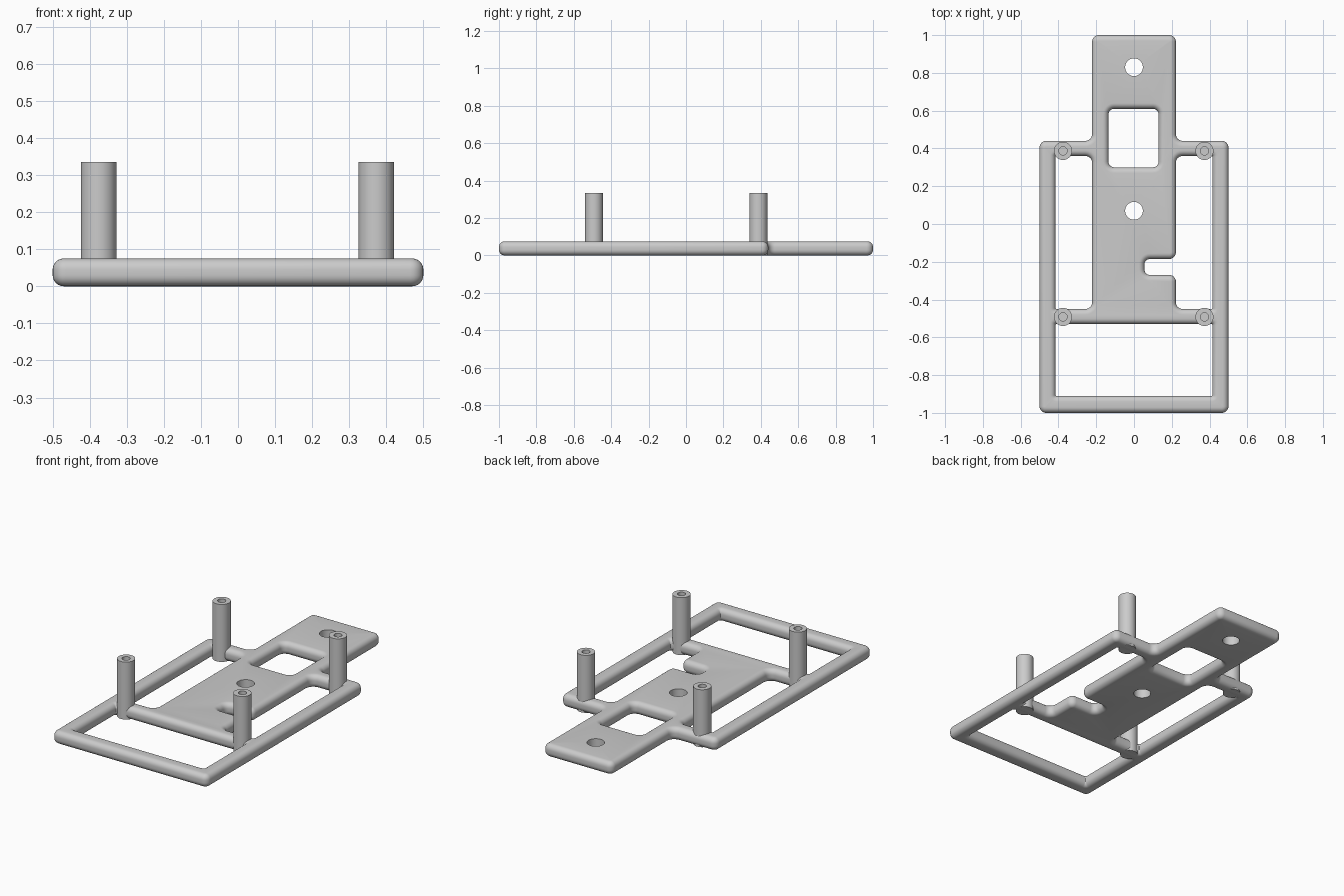
import bpy, bmesh
from math import sin, cos, pi, radians
from mathutils import Vector

cube = bpy.data.objects.get("Cube")
if cube:
    bpy.data.objects.remove(cube, do_unlink=True)

THICK, BEVEL, STEPS = 0.075, 0.03, 6
FILLET, SHARP = 0.035, 0.004

grey = bpy.data.materials.new("light_grey")
grey.use_nodes = True
colour = (0.6, 0.6, 0.6, 1)
grey.diffuse_color = colour
grey.node_tree.nodes["Principled BSDF"].inputs["Base Color"].default_value = colour


def finish(bm, name):
    bmesh.ops.recalc_face_normals(bm, faces=bm.faces[:])
    for f in bm.faces:
        f.smooth = abs(f.normal.z) < 0.999
    mesh = bpy.data.meshes.new(name)
    bm.to_mesh(mesh)
    bm.free()
    mesh.set_sharp_from_angle(angle=radians(35))
    mesh.materials.append(grey)
    obj = bpy.data.objects.new(name, mesh)
    bpy.context.collection.objects.link(obj)
    return obj


def rounded_loop(corners, inset):
    """Right-angled outline with rounded corners, moved into the material on its left."""
    pts = []
    for i, (x, y, r) in enumerate(corners):
        p = Vector((x, y))
        a = (p - Vector(corners[i - 1][:2])).normalized()
        b = (Vector(corners[(i + 1) % len(corners)][:2]) - p).normalized()
        p += inset * (Vector((-a.y, a.x)) + Vector((-b.y, b.x)))
        r += -inset if a.cross(b) > 0 else inset
        for k in range(STEPS + 1):
            t = k / STEPS * pi / 2
            pts.append(p - a * r * (1 - sin(t)) + b * r * (1 - cos(t)))
    return pts


def bridge(bm, low, high):
    for i in range(len(low)):
        bm.faces.new((low[i - 1], low[i], high[i], high[i - 1]))


def ring(bm, pts, z):
    return [bm.verts.new((p[0], p[1], z)) for p in pts]


def circle(x, y, r, n=32):
    return [(x + r * cos(2 * pi * i / n), y + r * sin(2 * pi * i / n)) for i in range(n)]


# Outlines: the outer edge runs anticlockwise, the openings clockwise
half = [(0.5, -1, FILLET), (0.5, 0.44, FILLET), (0.222, 0.44, FILLET), (0.222, 1, FILLET)]
outer = half + [(-x, y, r) for x, y, r in reversed(half)]


def opening(x0, x1, y0, y1, r):
    return [(x0, y0, r), (x0, y1, r), (x1, y1, r), (x1, y0, r)]


front_opening = opening(-0.415, 0.415, -0.91, -0.53, SHARP)
window = opening(-0.135, 0.13, 0.30, 0.61, 0.03)
left_opening = [(0.222, -0.45, FILLET), (0.222, -0.27, FILLET), (0.055, -0.27, 0.03),
                (0.055, -0.185, 0.03), (0.222, -0.185, FILLET), (0.222, 0.36, FILLET),
                (0.415, 0.36, SHARP), (0.415, -0.45, SHARP)]
right_opening = [(-0.415, -0.45, SHARP), (-0.415, 0.36, SHARP),
                 (-0.222, 0.36, FILLET), (-0.222, -0.45, FILLET)]

# Base plate: rounded walls, straight screw holes, flat caps
section = []
for k in range(STEPS + 1):
    t = k / STEPS * pi / 2
    section.append((BEVEL * (1 - sin(t)), BEVEL * (1 - cos(t))))
section += [(d, THICK - z) for d, z in reversed(section)]

bm = bmesh.new()
caps = ([], [])
for loop in (outer, front_opening, window, left_opening, right_opening):
    rings = [ring(bm, rounded_loop(loop, d), z) for d, z in section]
    for low, high in zip(rings, rings[1:]):
        bridge(bm, low, high)
    caps[0].append(rings[0])
    caps[1].append(rings[-1])
for y in (0.83, 0.07):
    pts = circle(0, y, 0.047)
    low, high = ring(bm, pts, 0), ring(bm, pts, THICK)
    bridge(bm, low, high)
    caps[0].append(low)
    caps[1].append(high)
for cap in caps:
    edges = [bm.edges.get((r[i - 1], r[i])) for r in cap for i in range(len(r))]
    bmesh.ops.triangle_fill(bm, use_beauty=True, use_dissolve=False,
                            edges=edges, normal=(0, 0, 1))
finish(bm, "base_plate")


# Standoffs: posts with a blind screw hole in the top
def standoff(name, x, y):
    bm = bmesh.new()
    profile = [(0.048, 0.0005), (0.048, 0.335), (0.022, 0.335), (0.022, 0.08)]
    rings = [ring(bm, circle(0, 0, r), z) for r, z in profile]
    for low, high in zip(rings, rings[1:]):
        bridge(bm, low, high)
    bm.faces.new(rings[0])
    bm.faces.new(rings[-1])
    finish(bm, name).location = (x, y, 0)


for side, x in (("left", 0.373), ("right", -0.376)):
    for end, y in (("front", -0.492), ("back", 0.387)):
        standoff(f"{end}_{side}_standoff", x, y)
